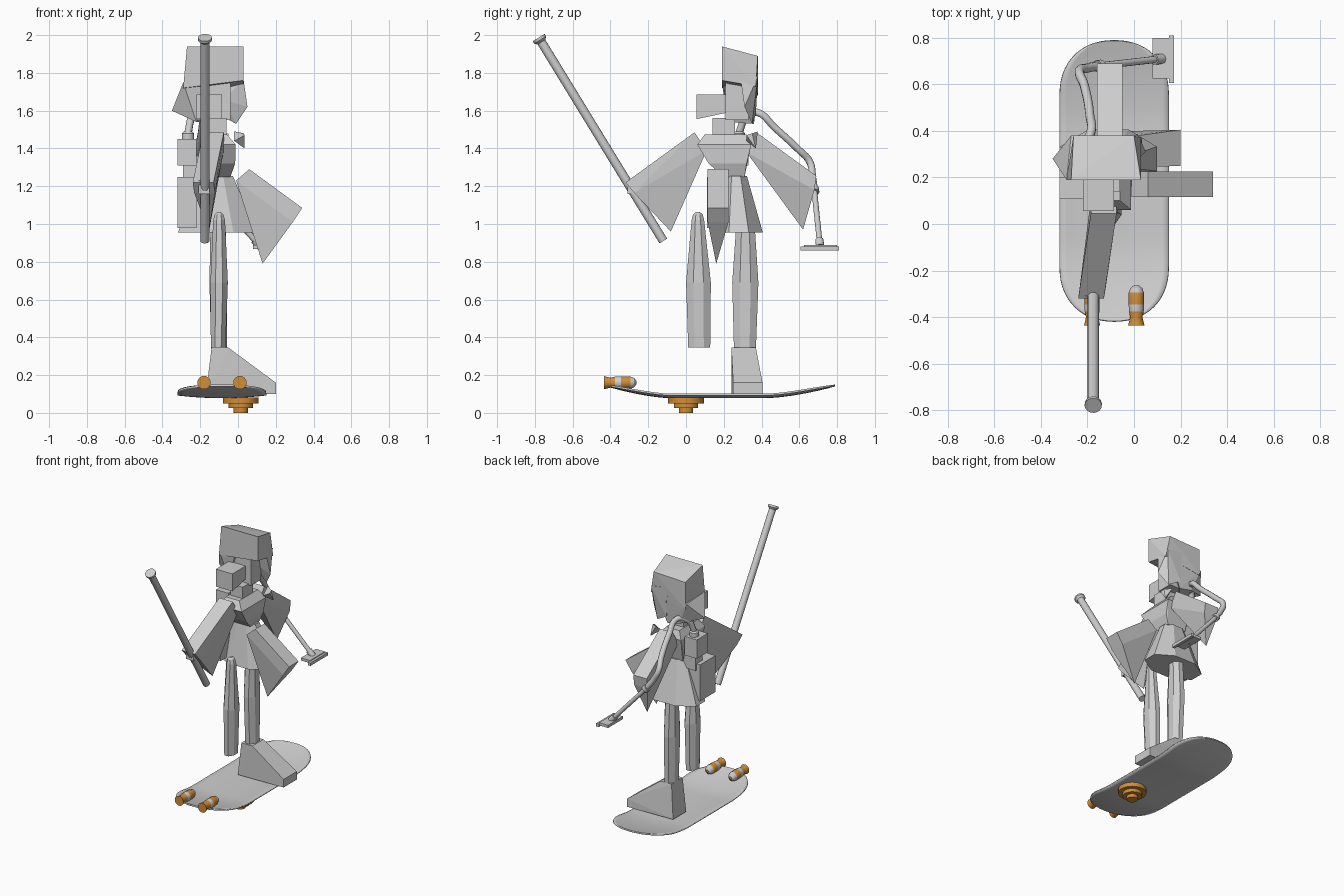
import bpy, bmesh, math
from mathutils import Vector

if "Cube" in bpy.data.objects:
    bpy.data.objects.remove(bpy.data.objects["Cube"])


def material(name, rgb):
    m = bpy.data.materials.new(name)
    m.diffuse_color = (*rgb, 1)
    m.use_nodes = True
    m.node_tree.nodes["Principled BSDF"].inputs["Base Color"].default_value = m.diffuse_color
    return m


GREY = material("light_grey", (0.62, 0.62, 0.62))
ORANGE = material("orange", (0.64, 0.27, 0.04))


def finish(name, bm, mats=(GREY,), smooth=None):
    bmesh.ops.recalc_face_normals(bm, faces=bm.faces)
    me = bpy.data.meshes.new(name)
    bm.to_mesh(me)
    bm.free()
    for m in mats:
        me.materials.append(m)
    ob = bpy.data.objects.new(name, me)
    bpy.context.collection.objects.link(ob)
    if smooth:
        bpy.context.view_layer.objects.active = ob
        ob.select_set(True)
        bpy.ops.object.shade_smooth_by_angle(angle=math.radians(smooth))
        ob.select_set(False)
    return ob


def hull(name, points):
    bm = bmesh.new()
    for p in points:
        bm.verts.new(p)
    res = bmesh.ops.convex_hull(bm, input=bm.verts)
    junk = [g for g in res["geom_interior"] if isinstance(g, bmesh.types.BMVert)]
    bmesh.ops.delete(bm, geom=junk, context="VERTS")
    bmesh.ops.dissolve_limit(bm, angle_limit=0.02, verts=bm.verts, edges=bm.edges)
    return finish(name, bm)


def box(name, x, y, z):
    return hull(name, [(a, b, c) for a in x for b in y for c in z])


def skin(bm, rings):
    """Bridge a list of point rings and cap both ends."""
    loops = [[bm.verts.new(p) for p in r] for r in rings]
    bands = []
    for a, b in zip(loops, loops[1:]):
        n = len(a)
        bands.append([bm.faces.new((a[i], a[(i + 1) % n], b[(i + 1) % n], b[i])) for i in range(n)])
    bm.faces.new(loops[0])
    bm.faces.new(loops[-1])
    return bands


def ring(cx, cy, z, rx, ry, n, turn=0.5):
    return [(cx + rx * math.cos(2 * math.pi * (i + turn) / n),
             cy + ry * math.sin(2 * math.pi * (i + turn) / n), z) for i in range(n)]


def loft(name, sections, n, turn=0.5, mats=(GREY,), smooth=None):
    bm = bmesh.new()
    skin(bm, [ring(*s, n, turn) for s in sections])
    return finish(name, bm, mats, smooth)


def rod(name, start, end, profile, n=12, mats=(GREY,), bands=None, smooth=40):
    """Turned shape along an axis; profile is (distance, radius)."""
    start, d = Vector(start), (Vector(end) - Vector(start)).normalized()
    u = d.orthogonal().normalized()
    w = d.cross(u)
    bm = bmesh.new()
    faces = skin(bm, [[start + d * t + r * (u * math.cos(2 * math.pi * i / n) + w * math.sin(2 * math.pi * i / n))
                       for i in range(n)] for t, r in profile])
    if bands:
        for band, k in zip(faces, bands):
            for f in band:
                f.material_index = k
    return finish(name, bm, mats, smooth)


# --- hover board: rounded outline, upturned ends, slightly dished across
CX, HALF = -0.085, 0.235
bm = bmesh.new()
rows = []
for j in range(49):
    y = 0.185 - 0.605 * math.cos(math.pi * j / 48)
    end = max(-0.185 - y, y - 0.555, 0) / 0.235
    w = HALF * max(1 - min(end, 1) ** 2.2, 0.0004) ** (1 / 2.2)
    rise = max((-0.08 - y) / 0.34, (y - 0.42) / 0.37, 0)
    rows.append([bm.verts.new((CX + w * s / 8, y,
                 0.078 + 0.062 * rise ** 1.6 + 0.014 * (w * s / 8 / HALF) ** 2)) for s in range(-8, 9)])
for a, b in zip(rows, rows[1:]):
    for i in range(16):
        bm.faces.new((a[i], a[i + 1], b[i + 1], b[i]))
board = finish("hover_board", bm, smooth=40)
sol = board.modifiers.new("thickness", "SOLIDIFY")
sol.thickness = 0.01
sol.offset = -1

# --- stepped lift disc below the board, just breaking the deck
loft("lift_disc", [(0.015, 0, z, r, r) for z, r in
     ((0, 0.038), (0.025, 0.038), (0.025, 0.065), (0.05, 0.065), (0.05, 0.095), (0.0814, 0.095))],
     32, mats=(ORANGE,), smooth=40)

# --- two striped thrusters at the front of the board
for side, x in (("left", -0.18), ("right", 0.01)):
    rod(side + "_thruster", (x, -0.435, 0.16), (x, 0, 0.16),
        [(0, 0.036), (0.035, 0.027), (0.06, 0.033), (0.09, 0.034), (0.14, 0.034), (0.16, 0.026), (0.172, 0.01)],
        mats=(ORANGE, GREY), bands=[0, 0, 1, 0, 1, 1], smooth=30)

# --- legs and boot
loft("front_leg", [(-0.105, 0.07, 0.345, 0.042, 0.063), (-0.1, 0.066, 0.69, 0.05, 0.071),
                   (-0.1, 0.063, 1.02, 0.034, 0.036), (-0.1, 0.063, 1.05, 0.025, 0.028),
                   (-0.1, 0.063, 1.063, 0.01, 0.012)], 8)
loft("back_leg", [(-0.1, 0.312, 0.34, 0.045, 0.063), (-0.105, 0.314, 0.69, 0.05, 0.075),
                  (-0.105, 0.315, 1.1, 0.042, 0.045)], 8)
hull("boot", [(x, y, z) for x, ya, yb, z in
              ((-0.14, 0.24, 0.37, 0.345), (-0.05, 0.24, 0.37, 0.345), (0.04, 0.245, 0.385, 0.255),
               (0.2, 0.25, 0.405, 0.16), (0.2, 0.25, 0.405, 0.1), (-0.17, 0.24, 0.395, 0.1))
              for y in (ya, yb)])

# --- skirt, torso, neck
loft("skirt", [(-0.11, 0.28, 0.955, 0.225, 0.137), (-0.115, 0.265, 1.255, 0.095, 0.062)], 8)
hull("torso", [(x, y, z) for z, xs, ys in
               ((1.25, (-0.19, -0.04), (0.2, 0.31)), (1.32, (-0.2, -0.015), (0.12, 0.32)),
                (1.42, (-0.2, -0.012), (0.06, 0.345)), (1.475, (-0.17, -0.06), (0.1, 0.32)))
               for x in xs for y in ys])
box("neck", (-0.16, -0.06), (0.14, 0.26), (1.45, 1.56))
hull("collar", [(-0.02, 0.32, 1.44), (0.035, 0.32, 1.47), (0.035, 0.37, 1.4), (-0.02, 0.38, 1.49),
                (0.03, 0.35, 1.48)])


# --- wide sleeves: five-point outline (hanging tip is fourth) swept over a width
def sleeve(name, outline, place):
    pts = []
    for k, (a, z) in enumerate(outline):
        pts += [place(a, s, z) for s in ((-0.01,) if k == 3 else (-0.055, 0.055))]
    hull(name, pts)


sleeve("front_sleeve", [(0.045, 1.485), (-0.32, 1.22), (-0.275, 1.165), (-0.08, 0.96), (0.11, 1.39)],
       lambda a, s, z: (-0.13 + 0.17 * min(a, 0) + s, a, z))
sleeve("back_sleeve", [(0.38, 1.48), (0.69, 1.255), (0.68, 1.18), (0.62, 0.97), (0.32, 1.38)],
       lambda a, s, z: (-0.105 + s, a, z))
sleeve("side_sleeve", [(0.06, 1.29), (0.34, 1.085), (0.29, 1.01), (0.13, 0.79), (-0.01, 1.23)],
       lambda a, s, z: (a, 0.17 + s, z))
box("front_hand", (-0.21, -0.15), (-0.31, -0.24), (1.16, 1.23))

# --- head, block in front of it, and angular hair
box("face", (-0.22, -0.04), (0.21, 0.33), (1.55, 1.8))
hull("face_block", [(x, y, z) for x in (-0.22, -0.085)
                    for y, z in ((0.055, 1.685), (0.055, 1.555), (0.22, 1.685), (0.22, 1.59))])
hull("hair_cap", [(-0.27, 0.19, 1.94), (0.03, 0.19, 1.94), (0.0, 0.38, 1.89), (-0.26, 0.38, 1.88),
                  (0.03, 0.19, 1.76), (0.03, 0.37, 1.73), (-0.29, 0.19, 1.72), (-0.26, 0.38, 1.68)])
hull("hair_back", [(-0.29, 0.19, 1.75), (-0.27, 0.38, 1.72), (-0.35, 0.28, 1.6), (-0.22, 0.22, 1.54),
                   (-0.1, 0.36, 1.53), (-0.17, 0.2, 1.74), (0.0, 0.375, 1.75), (-0.2, 0.36, 1.55)])
hull("hair_lock", [(0.03, 0.29, 1.76), (0.05, 0.31, 1.62), (-0.01, 0.35, 1.53), (-0.1, 0.37, 1.58),
                   (-0.1, 0.38, 1.8), (0.02, 0.38, 1.78), (-0.08, 0.32, 1.66)])

# --- back tanks with hose socket
box("lower_tank", (-0.32, -0.22), (0.11, 0.29), (0.98, 1.25))
box("upper_tank", (-0.32, -0.22), (0.2, 0.33), (1.31, 1.45))
box("tank_link", (-0.29, -0.18), (0.22, 0.3), (1.2, 1.36))
rod("hose_socket", (-0.265, 0.28, 1.44), (-0.265, 0.28, 1.5), [(0, 0.033), (0.04, 0.033), (0.05, 0.024)])

# --- flexible hose
cu = bpy.data.curves.new("hose", "CURVE")
cu.dimensions = "3D"
cu.bevel_depth, cu.bevel_resolution, cu.resolution_u = 0.02, 2, 6
cu.use_fill_caps = True
path = [(-0.265, 0.28, 1.48), (-0.24, 0.32, 1.57), (-0.19, 0.38, 1.59), (-0.19, 0.47, 1.51),
        (-0.215, 0.6, 1.39), (-0.235, 0.655, 1.33), (-0.2, 0.67, 1.25), (-0.15, 0.68, 1.18)]
sp = cu.splines.new("BEZIER")
sp.bezier_points.add(len(path) - 1)
for bp, p in zip(sp.bezier_points, path):
    bp.co = p
    bp.handle_left_type = bp.handle_right_type = "AUTO"
cu.materials.append(GREY)
bpy.context.collection.objects.link(bpy.data.objects.new("hose", cu))

# --- wand and floor nozzle
rod("hose_wand", (-0.16, 0.678, 1.19), (0.12, 0.71, 0.88),
    [(0, 0.026), (0.03, 0.026), (0.03, 0.015), (0.37, 0.015), (0.37, 0.022), (0.42, 0.022)])
box("nozzle", (0.08, 0.155), (0.625, 0.8), (0.868, 0.888))
box("nozzle_lip", (0.15, 0.172), (0.605, 0.81), (0.86, 0.882))

# --- long staff with flared cap
rod("staff", (-0.175, -0.12, 0.91), (-0.175, -0.78, 1.987),
    [(0, 0.024), (1.235, 0.024), (1.248, 0.037), (1.263, 0.037)], n=16)
